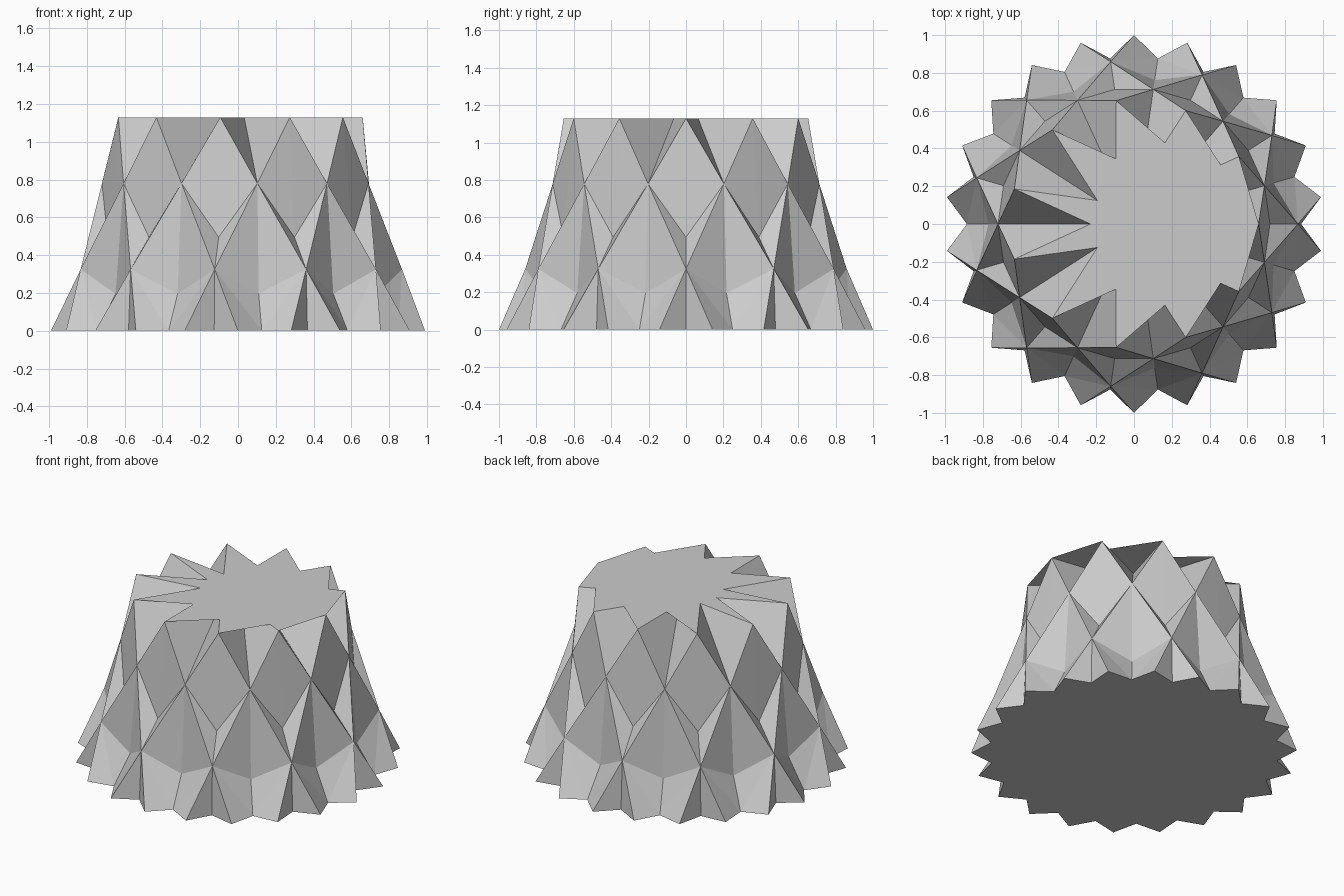
import bpy
import bmesh
import math
from mathutils import Vector

if "Cube" in bpy.data.objects:
    bpy.data.objects.remove(bpy.data.objects["Cube"], do_unlink=True)

SIDES = 22                      # even and odd spokes alternate around the body
HEIGHT = 1.13

grey = bpy.data.materials.new("light grey")
grey.use_nodes = True
grey.diffuse_color = (0.6, 0.6, 0.6, 1)
grey.node_tree.nodes["Principled BSDF"].inputs["Base Color"].default_value = (0.6, 0.6, 0.6, 1)


def at(spoke, radius, z):
    """Point on a spoke, at a radius and height."""
    a = (spoke % SIDES) * math.tau / SIDES
    return Vector((radius * math.cos(a), radius * math.sin(a), z))


# Rings of fold points, from the ground up
def foot(s): return at(s, 1.0, 0)             # half spokes
def foot_notch(s): return at(s, 0.885, 0)     # all spokes
def low_valley(s): return at(s, 0.77, 0.195)  # odd spokes
def low_peak(s): return at(s, 0.868, 0.325)   # even spokes
def high_valley(s): return at(s, 0.72, 0.495) # even spokes
def high_peak(s): return at(s, 0.72, 0.78)    # odd spokes
def rim(s): return at(s, 0.66, HEIGHT)        # even spokes
def rim_notch(s): return at(s, 0.23, HEIGHT)  # odd spokes


def make_object(name, faces):
    bm = bmesh.new()
    for face in faces:
        bm.faces.new([bm.verts.new(p) for p in face])
    bmesh.ops.remove_doubles(bm, verts=bm.verts, dist=1e-4)
    mesh = bpy.data.meshes.new(name)
    bm.to_mesh(mesh)
    bm.free()
    mesh.materials.append(grey)
    obj = bpy.data.objects.new(name, mesh)
    bpy.context.collection.objects.link(obj)
    return obj


# Pleated wall: one repeat per pair of spokes
wall = []
for e in range(0, SIDES, 2):
    o = e + 1
    p0, p1 = low_peak(e), low_peak(e + 2)
    q, q_prev = high_peak(o), high_peak(e - 1)
    v, w = high_valley(e), low_valley(o)
    n_even, n_odd, n_prev = foot_notch(e), foot_notch(o), foot_notch(e - 1)
    b_right, b_left = foot(e + 0.5), foot(e - 0.5)
    wall += [
        # deep notch at the rim
        (q, rim_notch(o), rim(e)), (q, rim(e + 2), rim_notch(o)),
        # upper diamond and the slivers under it
        (v, q, rim(e)), (v, rim(e), q_prev),
        (p0, q, v), (p0, v, q_prev),
        # lower diamond, creased inwards
        (w, q, p0), (w, p1, q),
        (n_odd, w, p0), (n_odd, p1, w),
        # pointed feet
        (b_right, n_odd, p0), (n_even, b_right, p0),
        (b_left, n_even, p0), (n_prev, b_left, p0),
    ]
make_object("pleated_wall", wall)

# Top cap: fan from one rim point, bridging some of the notches
outline = [rim_notch(s) if s % 2 else rim(s) for s in range(SIDES)]
hub = outline[0]
cap = [(hub, a, b) for a, b in zip(outline[1:], outline[2:])
       if (a - hub).cross(b - hub).z > 1e-5]
make_object("top_cap", cap)

# Star-shaped base facing down
star = []
for s in range(SIDES):
    star += [foot_notch(s), foot(s + 0.5)]
make_object("base_plate", [star[::-1]])
